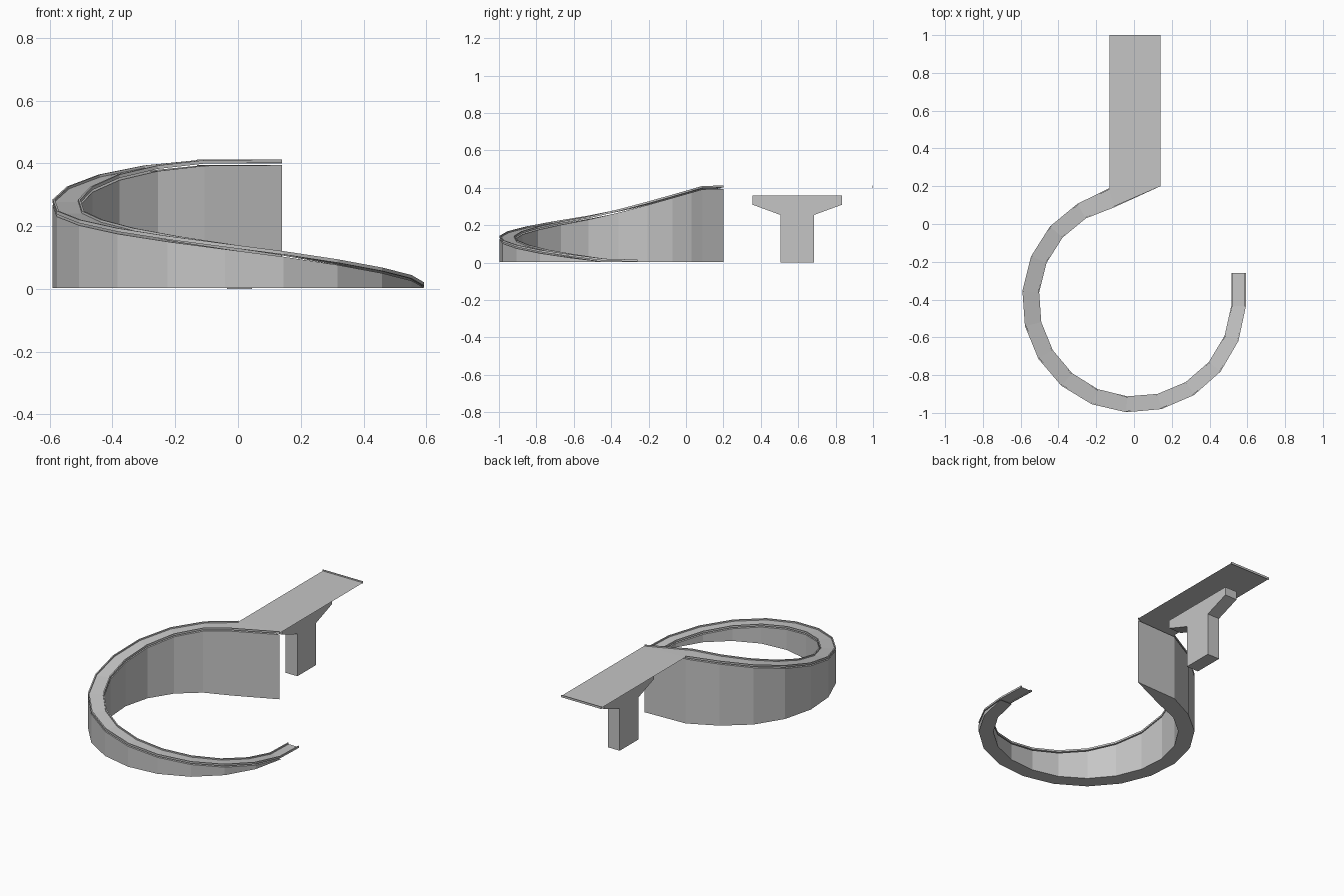
import bpy, bmesh, math
from mathutils import Vector

cube = bpy.data.objects.get("Cube")
if cube:
    bpy.data.objects.remove(cube, do_unlink=True)

# One plain concrete colour
concrete = bpy.data.materials.new("concrete grey")
concrete.use_nodes = True
grey = (0.56, 0.56, 0.56, 1)
concrete.diffuse_color = grey
concrete.node_tree.nodes["Principled BSDF"].inputs["Base Color"].default_value = grey


def loft(name, rings, closed=True):
    """Skin a row of cross-sections; closed sections are capped, open ones face up."""
    bm = bmesh.new()
    rows = [[bm.verts.new(p) for p in ring] for ring in rings]
    n = len(rows[0])
    for a, b in zip(rows, rows[1:]):
        for j in range(n if closed else n - 1):
            k = (j + 1) % n
            bm.faces.new((a[j], a[k], b[k], b[j]))
    if closed:
        bm.faces.new(rows[0])
        bm.faces.new(rows[-1][::-1])
    bmesh.ops.remove_doubles(bm, verts=bm.verts[:], dist=0.0001)
    if closed:
        bmesh.ops.recalc_face_normals(bm, faces=bm.faces[:])
    else:
        for f in bm.faces:
            f.normal_update()
            if f.normal.z < 0:
                f.normal_flip()
    mesh = bpy.data.meshes.new(name)
    bm.to_mesh(mesh)
    bm.free()
    mesh.materials.append(concrete)
    obj = bpy.data.objects.new(name, mesh)
    bpy.context.collection.objects.link(obj)
    return obj


def at(p, z):
    return Vector((p[0], p[1], z))


# Ramp plan: faceted ring climbing clockwise, then widening into the bridge
centre_y = -0.405
heights = [0.013, 0.036, 0.06, 0.086, 0.112, 0.136, 0.16, 0.185,
           0.212, 0.24, 0.277, 0.318, 0.356, 0.385, 0.402]
outer, inner = [], []
for i in range(len(heights)):
    a = math.radians(-3 - 18.2 * i)
    r_in = 0.516 - 0.0015 * min(i, 8)
    outer.append((0.593 * math.cos(a), centre_y + 0.593 * math.sin(a)))
    inner.append((r_in * math.cos(a), centre_y + r_in * math.sin(a)))
outer[-1] = (-0.13, 0.19)
outer.append(outer[-1])
inner.append((0.14, 0.2))
heights.append(0.404)

# Solid wall filling the space beneath the ramp
loft("ramp_wall", [
    (at(o, 0.002), at(q, 0.002), at(q, max(z - 0.01, 0.004)), at(o, max(z - 0.01, 0.004)))
    for o, q, z in zip(outer, inner, heights)])

# Road surface, with a short straight run at the foot
outer.insert(0, (0.592, -0.26))
inner.insert(0, (0.515, -0.26))
heights.insert(0, 0.008)
loft("ramp_road", [(at(o, z), at(q, z)) for o, q, z in zip(outer, inner, heights)], closed=False)


# Low kerbs along both edges of the ramp
def kerb(name, edge, other):
    rings = []
    for p, q, z in zip(edge, other, heights):
        inset = Vector(p).lerp(Vector(q), 0.007 / (Vector(q) - Vector(p)).length)
        low, high = z - 0.003, z + 0.008
        rings.append((at(p, low), at(inset, low), at(inset, high), at(p, high)))
    loft(name, rings)


kerb("outer_kerb", outer[:-1], inner[:-1])
kerb("inner_kerb", inner, outer)

# Flat bridge deck with a thin lip at its far end
deck_z = 0.404
left, right = 0.14, -0.13
loft("bridge_deck", [((right, 0.19, deck_z), (left, 0.2, deck_z)),
                     ((right, 1, deck_z), (left, 1, deck_z))], closed=False)
loft("deck_end_lip", [[(x, y, z) for y, z in ((0.997, 0.399), (1, 0.399), (1, 0.412), (0.997, 0.412))]
                      for x in (right, left)])

# T-shaped pier under the deck
half = [(0.09, 0), (0.09, 0.255), (0.24, 0.31), (0.24, 0.36)]
profile = half + [(-y, z) for y, z in reversed(half)]
loft("bridge_pier", [[(x, 0.595 + y, z) for y, z in profile] for x in (-0.035, 0.045)])
